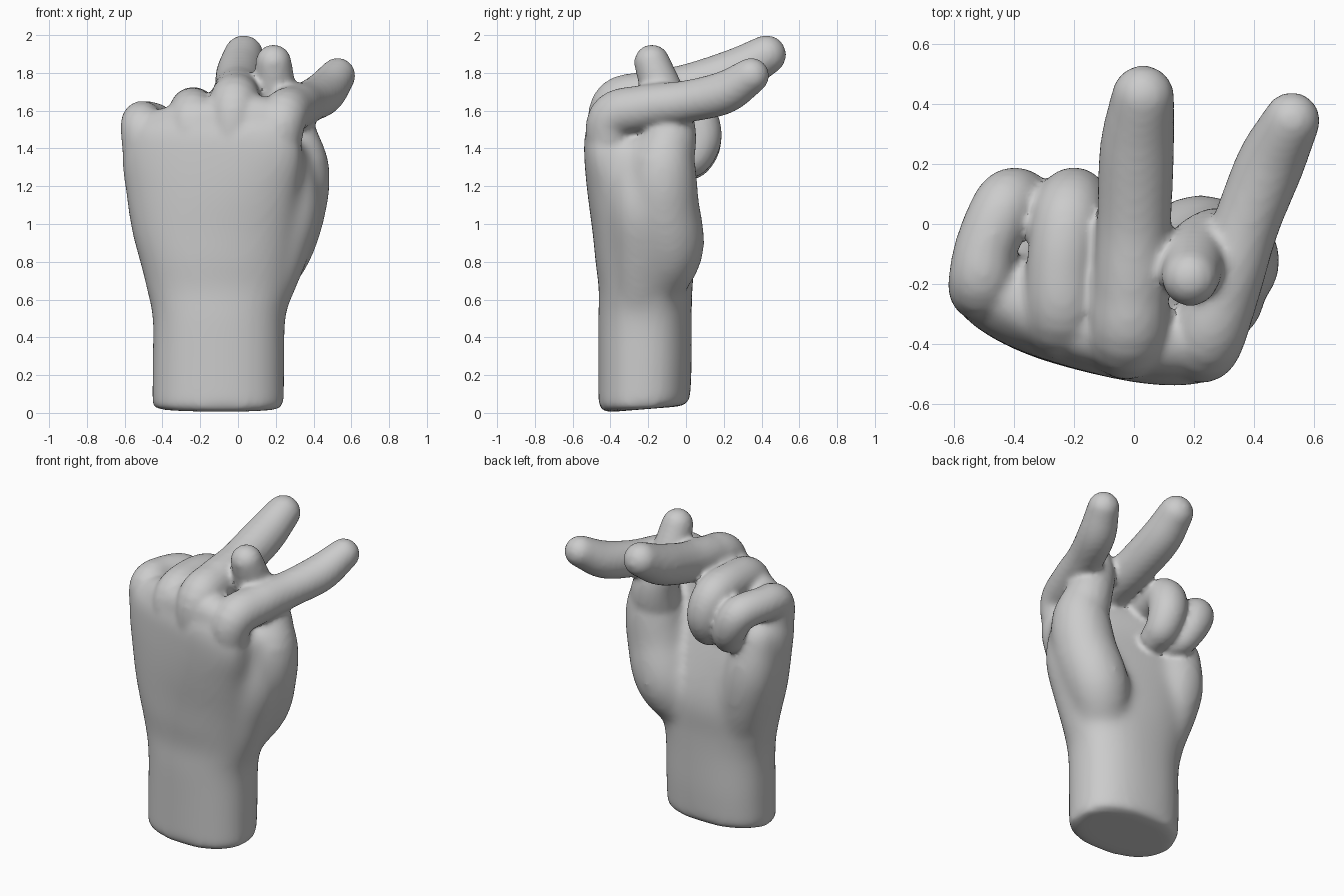
import bpy, bmesh, math
from mathutils import Vector

if "Cube" in bpy.data.objects:
    bpy.data.objects.remove(bpy.data.objects["Cube"])

bm = bmesh.new()


def skin(rings):
    """Bridge a list of equal-sized rings and close both ends."""
    rows = [[bm.verts.new(p) for p in r] for r in rings]
    n = len(rows[0])
    for a, b in zip(rows, rows[1:]):
        for i in range(n):
            j = (i + 1) % n
            bm.faces.new((a[i], a[j], b[j], b[i]))
    bm.faces.new(rows[0][::-1])
    bm.faces.new(rows[-1])


def spline(pts, steps=6):
    """Catmull-Rom through tuples of any size."""
    p = [Vector(q) for q in pts]
    p = [2 * p[0] - p[1]] + p + [2 * p[-1] - p[-2]]
    out = []
    for a, b, c, d in zip(p, p[1:], p[2:], p[3:]):
        for s in range(steps):
            t = s / steps
            out.append(0.5 * (2 * b + (c - a) * t + (2 * a - 5 * b + 4 * c - d) * t * t
                              + (3 * b - a - 3 * c + d) * t ** 3))
    return out + [p[-2]]


def finger(pts, n=20):
    """Round tapered tube along (x, y, z, radius) points with domed ends."""
    path = [(Vector(q[:3]), q[3]) for q in spline(pts)]
    t0 = (path[1][0] - path[0][0]).normalized()
    t1 = (path[-1][0] - path[-2][0]).normalized()
    tang = [t0] + [(path[i + 1][0] - path[i - 1][0]).normalized()
                   for i in range(1, len(path) - 1)] + [t1]
    angles = [math.radians(a) for a in (20, 40, 60, 78)]
    (c0, r0), (c1, r1) = path[0], path[-1]
    head = [(c0 - t0 * r0 * math.sin(a), r0 * math.cos(a)) for a in reversed(angles)]
    tail = [(c1 + t1 * r1 * math.sin(a), r1 * math.cos(a)) for a in angles]
    path = head + path + tail
    tang = [t0] * 4 + tang + [t1] * 4
    u = Vector((1, 0.13, 0.07)) if abs(t0.x) < 0.8 else Vector((0, 0.2, 1))
    rings = []
    for (c, r), t in zip(path, tang):
        u = (u - t * u.dot(t)).normalized()
        v = t.cross(u)
        rings.append([c + r * (u * math.cos(k * math.tau / n) + v * math.sin(k * math.tau / n))
                      for k in range(n)])
    skin(rings)


def fuse(obj, voxel, iterations):
    """Melt overlapping parts into one skin and soften the joins."""
    bpy.context.view_layer.objects.active = obj
    obj.select_set(True)
    m = obj.modifiers.new("fuse", 'REMESH')
    m.mode = 'VOXEL'
    m.voxel_size = voxel
    s = obj.modifiers.new("soften", 'SMOOTH')
    s.factor = 0.5
    s.iterations = iterations
    bpy.ops.object.convert(target='MESH')


# Forearm and palm: z, centre x, centre y, half width, half depth, twist in degrees
sections = [
    (0.00, -0.105, -0.222, 0.350, 0.242, -3),
    (0.25, -0.103, -0.217, 0.350, 0.247, -3),
    (0.50, -0.100, -0.217, 0.352, 0.247, -3),
    (0.65, -0.098, -0.214, 0.385, 0.246, -4),
    (0.80, -0.105, -0.218, 0.415, 0.257, -6),
    (0.95, -0.118, -0.235, 0.445, 0.248, -9),
    (1.15, -0.130, -0.272, 0.470, 0.222, -13),
    (1.35, -0.135, -0.310, 0.495, 0.185, -15),
    (1.50, -0.140, -0.320, 0.470, 0.162, -16),
    (1.59, -0.130, -0.310, 0.390, 0.110, -16),
]
rings = []
for z, cx, cy, rx, ry, twist in spline(sections, 4):
    ca, sa = math.cos(math.radians(twist)), math.sin(math.radians(twist))
    ring = []
    for k in range(40):
        c, s = math.cos(k * math.tau / 40), math.sin(k * math.tau / 40)
        x = rx * math.copysign(abs(c) ** 0.86, c)
        y = ry * math.copysign(abs(s) ** 0.86, s)
        px, py = cx + x * ca - y * sa, cy + x * sa + y * ca
        lift = max(0, 1 - z / 0.3) * 0.08 * (py + 0.46)   # slanted wrist cut
        ring.append(Vector((px, py, z + lift)))
    rings.append(ring)
skin(rings)
# Thumb pad, web beside it, heel of the palm, and the knuckle ridge
finger([(0.08, -0.19, 0.62, .14), (0.20, -0.095, 0.86, .19), (0.28, -0.12, 1.1, .192),
        (0.31, -0.12, 1.3, .178), (0.295, -0.09, 1.46, .135)])
finger([(0.11, -0.24, 0.60, .16), (0.21, -0.23, 0.87, .17), (0.275, -0.24, 1.1, .165),
        (0.25, -0.28, 1.34, .125)])
finger([(-0.28, -0.17, 0.60, .15), (-0.35, -0.12, 0.85, .165), (-0.41, -0.10, 1.08, .165),
        (-0.44, -0.12, 1.3, .14)])
finger([(-0.50, -0.20, 1.48, .11), (-0.24, -0.325, 1.54, .115),
        (0, -0.38, 1.575, .12), (0.22, -0.395, 1.55, .115)])

bmesh.ops.recalc_face_normals(bm, faces=bm.faces)
mesh = bpy.data.meshes.new("hand")
bm.to_mesh(mesh)
hand = bpy.data.objects.new("hand", mesh)
bpy.context.collection.objects.link(hand)
fuse(hand, 0.025, 14)

# Start again from the softened palm and add the fingers
bm.clear()
bm.from_mesh(hand.data)
# Index and middle fingers, pointing backwards
finger([(0.21, -0.40, 1.32, .11), (0.235, -0.395, 1.555, .127), (0.30, -0.22, 1.615, .122),
        (0.375, 0, 1.648, .112), (0.455, 0.2, 1.695, .114), (0.527, 0.345, 1.785, .096)])
finger([(-0.03, -0.39, 1.36, .125), (-0.02, -0.375, 1.62, .132), (-0.01, -0.22, 1.68, .128),
        (0, 0, 1.72, .125), (0.01, 0.25, 1.80, .125), (0.03, 0.425, 1.895, .106)])
# Ring and little fingers, curled into the palm
finger([(-0.25, -0.335, 1.36, .12), (-0.24, -0.31, 1.56, .127), (-0.24, -0.15, 1.605, .12),
        (-0.22, 0.02, 1.58, .122), (-0.20, 0.075, 1.47, .116), (-0.19, 0.04, 1.36, .105),
        (-0.19, -0.03, 1.32, .09)])
finger([(-0.50, -0.22, 1.36, .11), (-0.51, -0.2, 1.52, .112), (-0.495, -0.08, 1.545, .105),
        (-0.43, 0.06, 1.52, .11), (-0.38, 0.08, 1.42, .105), (-0.34, 0.04, 1.33, .09),
        (-0.31, -0.03, 1.31, .08)])
# Thumb
finger([(0.31, -0.13, 1.3, .17), (0.275, -0.085, 1.48, .14), (0.205, -0.115, 1.66, .118),
        (0.188, -0.18, 1.855, .096)])
bmesh.ops.recalc_face_normals(bm, faces=bm.faces)
bm.to_mesh(hand.data)
bm.free()
fuse(hand, 0.016, 7)
bpy.ops.object.shade_smooth_by_angle(angle=math.radians(40))
